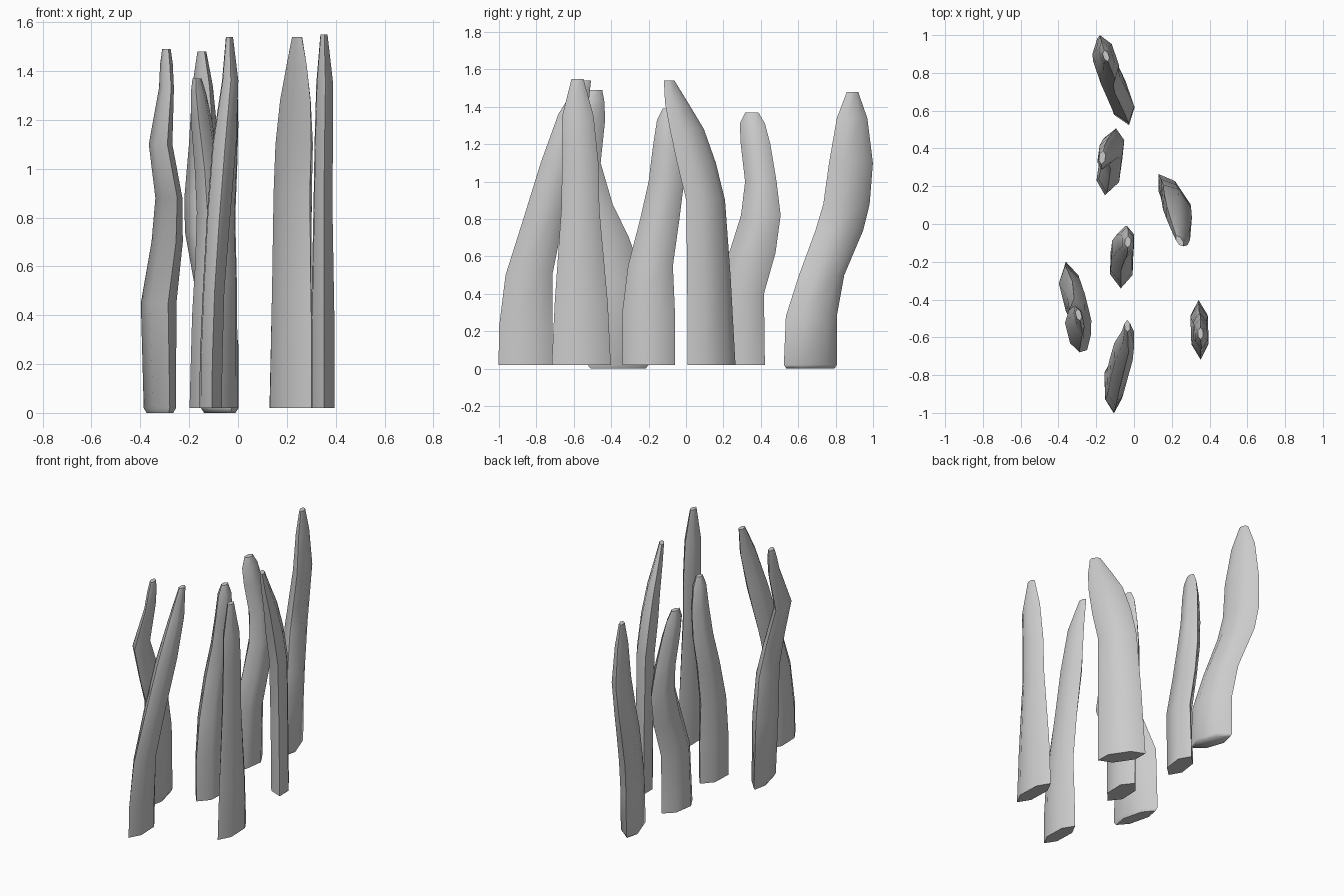
import bpy, bmesh, math

# six-sided blade section: two points on the long axis, two flat flanks
SECTION = [(1, 0), (0.48, 1), (-0.48, 1), (-1, 0), (-0.48, -1), (0.48, -1)]


def blade(name, angle, rings, foot=False):
    """Loft rings of (z, centre x, centre y, half length, half thickness)."""
    c, s = math.cos(math.radians(angle)), math.sin(math.radians(angle))
    rings = list(rings)
    if foot:  # small chamfered foot under the base
        z, x, y, a, b = rings[0]
        rings.insert(0, (0.0, x, y, a * 0.9, b * 0.8))
    bm = bmesh.new()
    loops = []
    for z, x, y, a, b in rings:
        loops.append([bm.verts.new((x + u * a * c - v * b * s,
                                    y + u * a * s + v * b * c, z))
                      for u, v in SECTION])
    n = len(SECTION)
    for lo, hi in zip(loops, loops[1:]):
        for i in range(n):
            j = (i + 1) % n
            bm.faces.new((lo[i], lo[j], hi[j], hi[i]))
    bm.faces.new(loops[0][::-1])
    bm.faces.new(loops[-1])
    bmesh.ops.recalc_face_normals(bm, faces=bm.faces)
    me = bpy.data.meshes.new(name)
    bm.to_mesh(me)
    bm.free()
    ob = bpy.data.objects.new(name, me)
    bpy.context.collection.objects.link(ob)
    bpy.ops.object.select_all(action='DESELECT')
    ob.select_set(True)
    bpy.context.view_layer.objects.active = ob
    bpy.ops.object.shade_smooth_by_angle(angle=math.radians(62))


# back blades
blade("blade_back", 109, [
    (0.02, -0.075, 0.665, 0.150, 0.057), (0.28, -0.075, 0.67, 0.144, 0.057),
    (0.50, -0.10, 0.725, 0.128, 0.057), (0.74, -0.145, 0.82, 0.135, 0.054),
    (0.88, -0.152, 0.858, 0.131, 0.050), (1.10, -0.140, 0.882, 0.124, 0.044),
    (1.34, -0.145, 0.888, 0.086, 0.030), (1.48, -0.148, 0.89, 0.032, 0.014)], True)
blade("blade_back_middle", 82, [
    (0.02, -0.135, 0.287, 0.136, 0.055), (0.40, -0.125, 0.29, 0.128, 0.055),
    (0.62, -0.115, 0.355, 0.125, 0.052), (0.82, -0.11, 0.40, 0.107, 0.052),
    (1.00, -0.125, 0.40, 0.085, 0.047), (1.20, -0.15, 0.372, 0.080, 0.038),
    (1.31, -0.162, 0.355, 0.068, 0.027), (1.37, -0.168, 0.352, 0.036, 0.016)])

# right blades
blade("blade_right", 124, [
    (0.02, 0.215, 0.137, 0.154, 0.052), (0.50, 0.220, 0.122, 0.140, 0.052),
    (0.90, 0.224, 0.105, 0.125, 0.054), (1.10, 0.230, 0.056, 0.125, 0.052),
    (1.28, 0.235, 0.005, 0.110, 0.040), (1.42, 0.240, -0.05, 0.075, 0.026),
    (1.54, 0.242, -0.09, 0.034, 0.014)])
blade("blade_front_right", 92, [
    (0.02, 0.347, -0.56, 0.158, 0.046), (0.35, 0.347, -0.56, 0.142, 0.046),
    (0.85, 0.348, -0.565, 0.102, 0.037), (1.10, 0.351, -0.565, 0.097, 0.036),
    (1.35, 0.355, -0.578, 0.084, 0.033), (1.55, 0.352, -0.58, 0.032, 0.014)])

# centre blade
blade("blade_centre", 88, [
    (0.02, -0.065, -0.20, 0.140, 0.060), (0.30, -0.065, -0.20, 0.141, 0.060),
    (0.55, -0.065, -0.19, 0.120, 0.058), (0.80, -0.065, -0.14, 0.105, 0.052),
    (1.00, -0.05, -0.105, 0.095, 0.045), (1.18, -0.038, -0.095, 0.083, 0.038),
    (1.33, -0.033, -0.095, 0.060, 0.030), (1.39, -0.032, -0.095, 0.030, 0.015)])

# front left blades
blade("blade_left", 104, [
    (0.02, -0.32, -0.363, 0.168, 0.048), (0.45, -0.325, -0.375, 0.160, 0.056),
    (0.70, -0.29, -0.45, 0.150, 0.048), (0.88, -0.283, -0.53, 0.142, 0.040),
    (1.10, -0.317, -0.568, 0.115, 0.036), (1.33, -0.293, -0.51, 0.080, 0.022),
    (1.43, -0.293, -0.49, 0.055, 0.020), (1.49, -0.293, -0.48, 0.033, 0.014)], True)
blade("blade_front", 92, [
    (0.02, -0.112, -0.857, 0.145, 0.043), (0.22, -0.110, -0.857, 0.143, 0.044),
    (0.50, -0.100, -0.84, 0.125, 0.042), (0.80, -0.080, -0.762, 0.108, 0.046),
    (1.10, -0.056, -0.677, 0.100, 0.047), (1.36, -0.032, -0.605, 0.078, 0.032),
    (1.54, -0.035, -0.54, 0.032, 0.014)])
